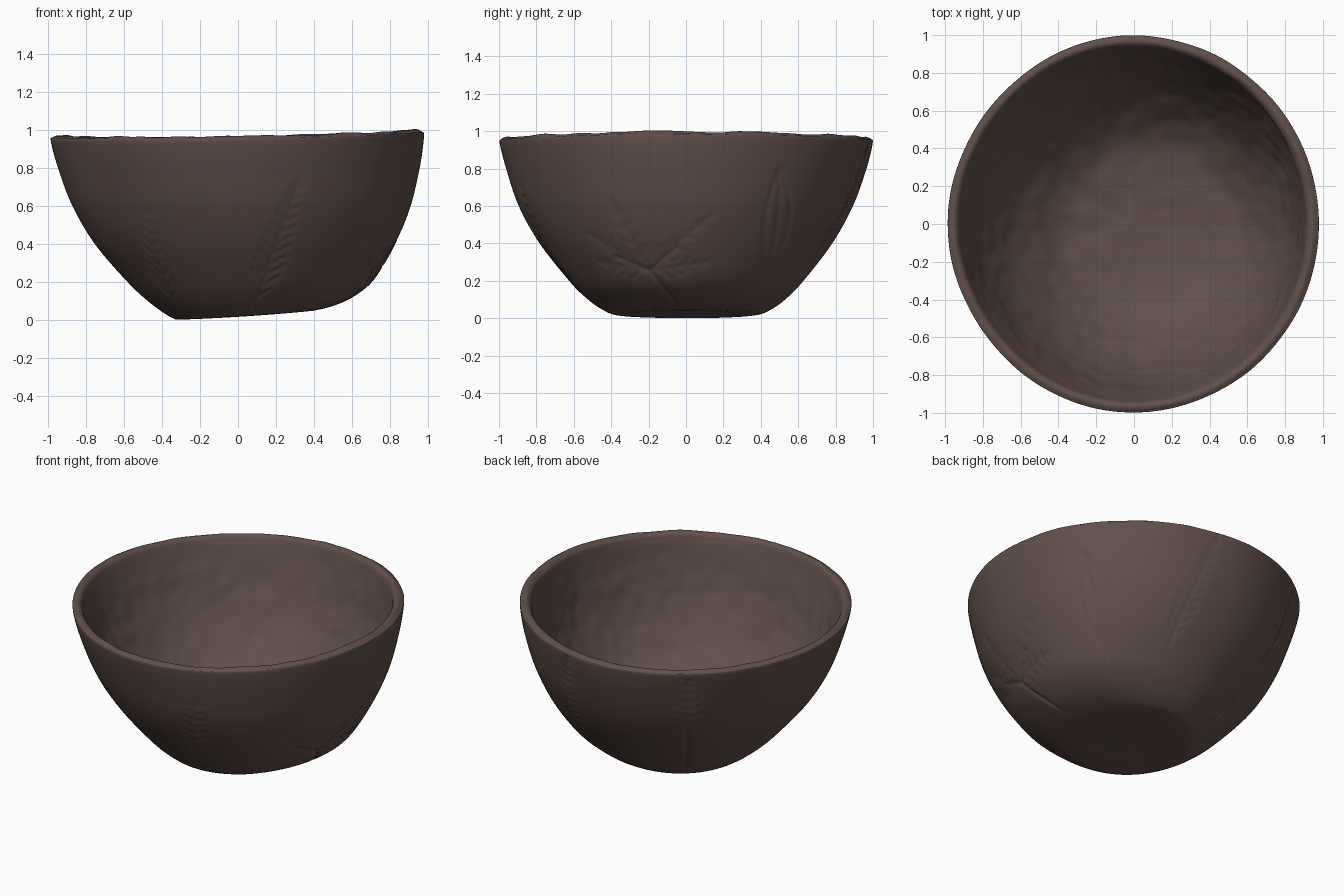
import bpy, bmesh, math
from mathutils import Vector, noise

if "Cube" in bpy.data.objects:
    bpy.data.objects.remove(bpy.data.objects["Cube"])

# Profiles (radius, height) toward +x, -x and +-y: base centre -> rim -> inner floor
RIGHT = [(0, .02), (.2, .033), (.40, .048), (.52, .078), (.62, .13), (.72, .22), (.83, .4),
         (.91, .6), (.955, .8), (.978, .965), (.97, .987), (.945, .998), (.922, .985), (.91, .955),
         (.885, .8), (.84, .6), (.755, .4), (.65, .25), (.49, .145), (.25, .105), (0, .095)]
LEFT = [(0, .02), (.17, .01), (.30, .001), (.35, .012), (.455, .085), (.58, .2), (.755, .4),
        (.872, .6), (.945, .8), (.984, .94), (.976, .96), (.955, .968), (.935, .957), (.92, .925),
        (.875, .8), (.80, .6), (.68, .4), (.52, .23), (.37, .13), (.19, .09), (0, .095)]
SIDE = [(0, .02), (.19, .018), (.37, .018), (.45, .047), (.53, .105), (.62, .195), (.78, .4),
        (.893, .6), (.963, .8), (.997, .935), (.99, .957), (.968, .966), (.948, .955), (.935, .925),
        (.895, .8), (.822, .6), (.708, .4), (.56, .235), (.41, .135), (.21, .1), (0, .095)]
STEPS = [3, 3, 6, 6, 10, 16, 14, 14, 11, 4, 3, 3, 4, 8, 8, 8, 7, 6, 5, 4]
RIM_LEVEL = 10
N = 384


def sample(table, i, t):
    """Catmull-Rom point on a profile."""
    p = [Vector(table[min(max(k, 0), len(table) - 1)]) for k in (i - 1, i, i + 1, i + 2)]
    return 0.5 * (2 * p[1] + (p[2] - p[0]) * t + (2 * p[0] - 5 * p[1] + 4 * p[2] - p[3]) * t * t
                  + (3 * p[1] - p[0] - 3 * p[2] + p[3]) * t ** 3)


# Pressed leaf marks, drawn as line segments in (angle * 0.8, height)
def pt(deg, z):
    return Vector((math.radians(deg) * .8, z))


def fern(a, b, pairs, length):
    a, b = pt(*a), pt(*b)
    d = (b - a).normalized()
    n = Vector((-d.y, d.x))
    segs = [(a, b)]
    for k in range(pairs):
        f = (k + 1) / (pairs + 1)
        p = a.lerp(b, f)
        size = length * (1.15 - f) * min(1, .4 + 3 * f)
        for s in (-1, 1):
            segs.append((p, p + (d * .8 + n * s) * size))
    return segs


def lance(a, b, width):
    a, b = pt(*a), pt(*b)
    d = (b - a).normalized()
    n = Vector((-d.y, d.x))
    segs = [(a, b)]
    for s in (-1, 1):
        edge = [a.lerp(b, k / 10) + n * s * width * math.sin(math.pi * k / 10) for k in range(11)]
        segs += list(zip(edge[:-1], edge[1:]))
    return segs


twigs = [(pt(-7, .09), pt(-15, .25))] + [(pt(-15, .25), pt(*e)) for e in ((-29, .33), (-3, .38))]
palmate = []
for tip in ((-38, .3), (-38, .45), (-26, .62), (-2, .42), (9, .55), (9, .3)):
    palmate += fern((-15, .25), tip, 4, .06)

leaves = [(fern((-80, .06), (-70, .74), 11, .10), .005), (fern((-134, .06), (-123, .6), 9, .09), .004),
          (palmate, .005), (twigs, .011), (lance((37, .21), (31.5, .8), .075), .006),
          (fern((67, .3), (80, .93), 11, .07), .005), (fern((125, .12), (126, .9), 12, .12), .004),
          ([(pt(125, .1), pt(126, .9))], .009)]
boxed = []
for segs, depth in leaves:
    xs = [p.x for s in segs for p in s]
    zs = [p.y for s in segs for p in s]
    flat = [(a.x, a.y, b.x - a.x, b.y - a.y, (b - a).length_squared + 1e-9) for a, b in segs]
    boxed.append((min(xs) - .04, max(xs) + .04, min(zs) - .04, max(zs) + .04, flat, depth))


def press(u, z):
    total = 0
    for x0, x1, z0, z1, flat, depth in boxed:
        if x0 < u < x1 and z0 < z < z1:
            best = 1
            for ax, az, dx, dz, l2 in flat:
                t = min(max(((u - ax) * dx + (z - az) * dz) / l2, 0), 1)
                best = min(best, (u - ax - t * dx) ** 2 + (z - az - t * dz) ** 2)
            total = max(total, depth * math.exp(-best / .0001))
    return total


# Bowl: loft rings whose shape blends the three profiles around the axis
levels = [(i, k / n) for i, n in enumerate(STEPS) for k in range(n)][1:]
bm = bmesh.new()
rings, info = [], {}
for i, t in levels:
    R, L, S = (sample(tab, i, t) for tab in (RIGHT, LEFT, SIDE))
    ring = []
    for j in range(N):
        th = 2 * math.pi * j / N
        c = math.cos(th)
        q = (R + L) / 2 * c * c + S * (1 - c * c) + (R - L) / 2 * c
        r = q.x * (1 - .012 * math.sin(2 * th) ** 2 * (1 - c) / 2)
        v = bm.verts.new((r * c, r * math.sin(th), q.y))
        info[v] = (i + t, th if th <= math.pi else th - 2 * math.pi)
        ring.append(v)
    rings.append(ring)
for lo, hi in zip(rings[:-1], rings[1:]):
    for j in range(N):
        k = (j + 1) % N
        bm.faces.new((lo[j], lo[k], hi[k], hi[j]))
bottom = bm.verts.new((0, 0, .02))
floor = bm.verts.new((0, 0, .095))
for j in range(N):
    k = (j + 1) % N
    bm.faces.new((bottom, rings[0][k], rings[0][j]))
    bm.faces.new((floor, rings[-1][j], rings[-1][k]))
bm.normal_update()

# Hand-formed lumps, uneven rim and leaf marks
moves = []
for v, (lev, th) in info.items():
    co, d = v.co, 0
    if lev > RIM_LEVEL + 3:
        fade = min(1, (lev - RIM_LEVEL - 3) / 1.5)
        d = fade * (.008 * noise.noise(co * 5) + .007 * noise.noise(co * 11))
    elif lev > 2:
        d = .004 * noise.noise(co * 3)
        if lev < 9.3:
            d -= press(th * .8, co.z)
    rim = max(0, 1 - abs(lev - RIM_LEVEL - 1) / 2.5)
    lift = rim * (.008 * noise.noise(Vector((co.x, co.y, 0)) * 3)
                  + .007 * noise.noise(Vector((co.x, co.y, 2)) * 8))
    moves.append((v, v.normal * d + Vector((0, 0, lift))))
for v, m in moves:
    v.co += m
    v.co.z = max(v.co.z, 0)

mesh = bpy.data.meshes.new("bowl")
bm.to_mesh(mesh)
bm.free()
mesh.polygons.foreach_set("use_smooth", [True] * len(mesh.polygons))
bowl = bpy.data.objects.new("bowl", mesh)
bpy.context.collection.objects.link(bowl)

clay = bpy.data.materials.new("brown clay")
clay.diffuse_color = (.122, .079, .068, 1)
clay.use_nodes = True
clay.node_tree.nodes["Principled BSDF"].inputs["Base Color"].default_value = clay.diffuse_color
mesh.materials.append(clay)
